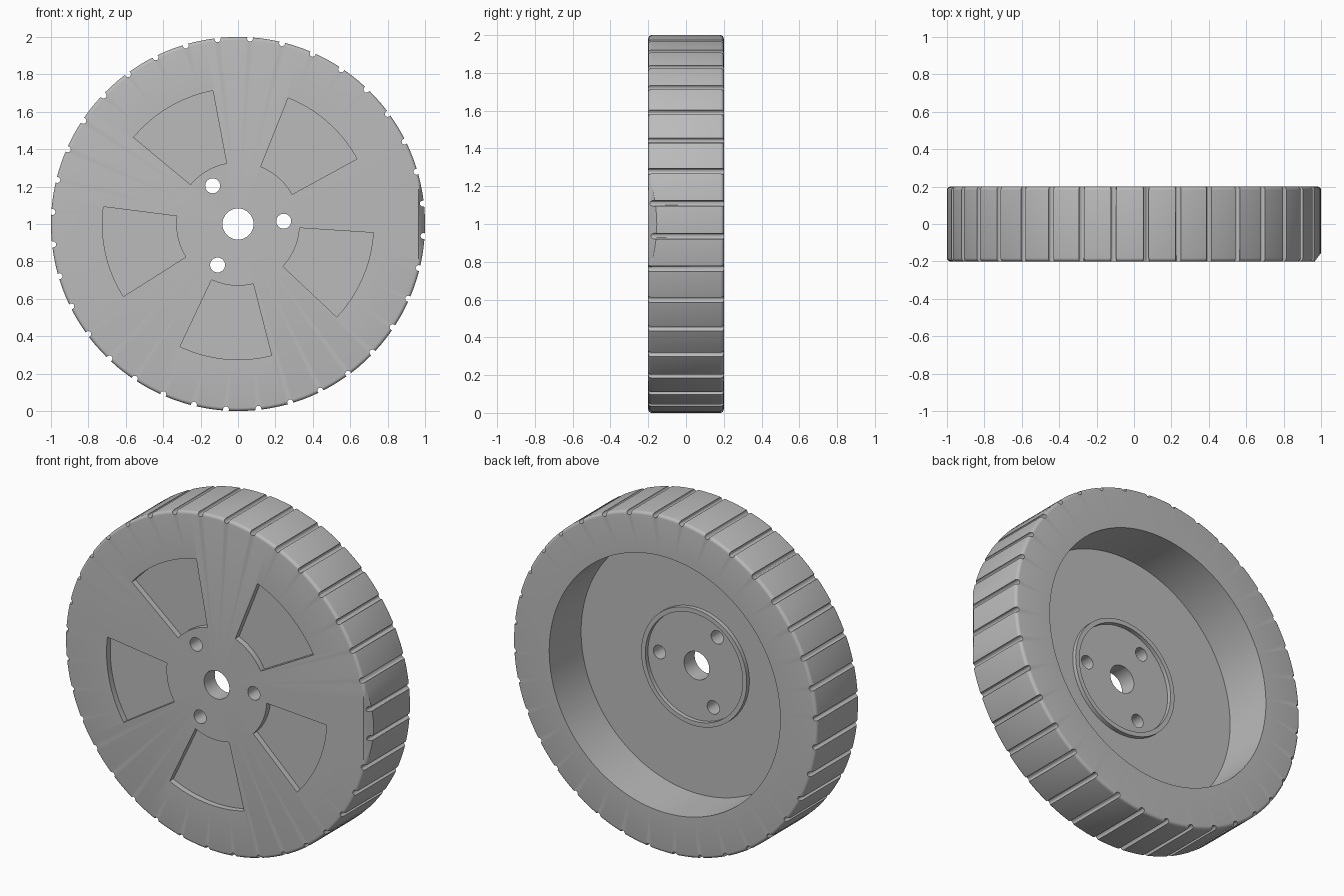
import bpy, bmesh
from math import sin, cos, pi, radians
from mathutils import Vector

cube = bpy.data.objects.get("Cube")
if cube:
    bpy.data.objects.remove(cube)

CENTRE = Vector((0, 0, 1))   # the wheel axle runs along y
HALF = 0.2                   # half the wheel width

grey = bpy.data.materials.new("grey plastic")
grey.use_nodes = True
COLOUR = (0.5, 0.5, 0.5, 1)
grey.diffuse_color = COLOUR
grey.node_tree.nodes["Principled BSDF"].inputs["Base Color"].default_value = COLOUR


def arc(radius, start, end, steps, x=0, z=0):
    """Points on an arc in the xz plane, angles in degrees."""
    angles = [radians(start + (end - start) * i / steps) for i in range(steps + 1)]
    return [(x + radius * cos(a), z + radius * sin(a)) for a in angles]


def circle(radius, distance, angle, steps):
    a = radians(angle)
    return arc(radius, 0, 360, steps, distance * cos(a), distance * sin(a))[:-1]


def prism(bm, outline, front, back):
    """Extrude an xz outline from y = front to y = back."""
    rings = [[bm.verts.new((x, y, z)) for x, z in outline] for y in (front, back)]
    bm.faces.new(rings[0])
    bm.faces.new(rings[1][::-1])
    for i in range(len(outline)):
        j = (i + 1) % len(outline)
        bm.faces.new((rings[0][j], rings[0][i], rings[1][i], rings[1][j]))


def finish(bm, name):
    bmesh.ops.recalc_face_normals(bm, faces=bm.faces[:])
    bmesh.ops.translate(bm, verts=bm.verts[:], vec=CENTRE)
    mesh = bpy.data.meshes.new(name)
    bm.to_mesh(mesh)
    bm.free()
    obj = bpy.data.objects.new(name, mesh)
    bpy.context.collection.objects.link(obj)
    return obj


# Wheel body: closed radius/y section with rounded rim, deep back dish and hub lip
fillet = 0.018
rim = [(1 - fillet + x, HALF - fillet + y) for x, y in arc(fillet, 0, 90, 4)]
WEB, LIP = -0.1, -0.075
section = ([(0.083, -HALF)] + [(r, -y) for r, y in rim[::-1]] + rim
           + [(0.76, HALF), (0.76, WEB), (0.347, WEB), (0.347, LIP),
              (0.32, LIP), (0.32, WEB), (0.083, WEB)])
bm = bmesh.new()
points = [bm.verts.new((r, y, 0)) for r, y in section]
edges = [bm.edges.new((points[i - 1], points[i])) for i in range(len(points))]
bmesh.ops.spin(bm, geom=points + edges, cent=(0, 0, 0), axis=(0, 1, 0),
               angle=2 * pi, steps=144, use_duplicate=False)
bmesh.ops.remove_doubles(bm, verts=bm.verts[:], dist=0.0001)

# Small flat cut on the left front edge of the rim
cut = bmesh.ops.bisect_plane(bm, geom=bm.verts[:] + bm.edges[:] + bm.faces[:],
                             plane_co=(0.966, -HALF, 0), plane_no=(0.8, -0.6, 0),
                             clear_outer=True)
bmesh.ops.holes_fill(bm, edges=[e for e in bm.edges if e.is_boundary], sides=0)
wheel = finish(bm, "wheel")

# Cutters: tread grooves, bolt holes and front pockets
bm = bmesh.new()
for i in range(36):
    prism(bm, circle(0.016, 0.994, 6.3 + 10 * i, 12), -0.3, 0.3)
for i in range(3):
    prism(bm, circle(0.04, 0.245, 3.5 + 120 * i, 32), -0.3, 0)
for i in range(5):
    mid = -23.5 + 72 * i
    prism(bm, arc(0.725, mid - 19.8, mid + 19.8, 16)
          + arc(0.33, mid + 19.8, mid - 19.8, 16), -0.3, -0.165)
cutter = finish(bm, "cutter")
cutter.hide_render = True

# Carve the wheel, then drop the cutter
carve = wheel.modifiers.new("carve", "BOOLEAN")
carve.operation = "DIFFERENCE"
carve.solver = "EXACT"
carve.object = cutter
bpy.context.view_layer.objects.active = wheel
wheel.select_set(True)
bpy.ops.object.modifier_apply(modifier="carve")
bpy.data.objects.remove(cutter)

wheel.data.materials.clear()
wheel.data.materials.append(grey)
bpy.ops.object.select_all(action="DESELECT")
wheel.select_set(True)
bpy.ops.object.shade_smooth_by_angle(angle=radians(30))
